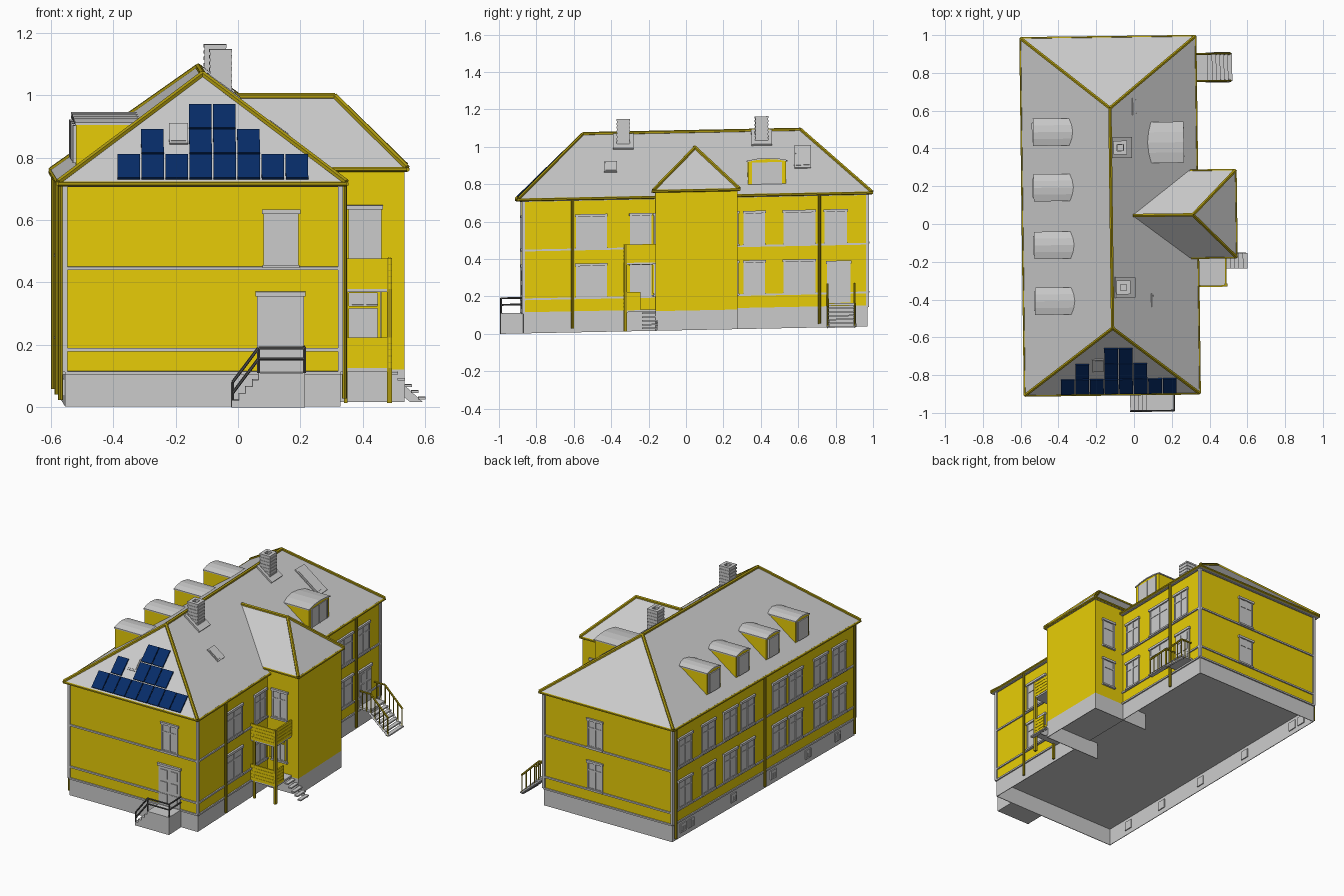
import bpy, bmesh, math
from mathutils import Matrix, Vector

if "Cube" in bpy.data.objects:
    bpy.data.objects.remove(bpy.data.objects["Cube"])

U0, U1, V0, V1 = -0.565, 0.318, -0.873, 0.967      # main wall footprint
TU, TV0, TV1 = 0.531, -0.17, 0.268                 # side wing footprint
EU0, EU1, EV0, EV1, EW = -0.588, 0.336, -0.9, 0.99, 0.72   # eaves
RU, RV0, RV1, RW = -0.12, -0.55, 0.615, 1.06       # ridge


def material(name, rgb):
    m = bpy.data.materials.new(name)
    m.diffuse_color = (*rgb, 1)
    m.use_nodes = True
    m.node_tree.nodes["Principled BSDF"].inputs["Base Color"].default_value = m.diffuse_color
    return m


YELLOW = material("yellow", (0.8, 0.61, 0.002))
TRIM = material("trim", (0.42, 0.32, 0.005))
BLUE = material("panel_blue", (0.002, 0.025, 0.14))
DARK = material("dark_metal", (0.08, 0.08, 0.08))
parts = {}


def part(name, mat=None):
    if name not in parts:
        parts[name] = (bmesh.new(), mat)
    return parts[name][0]


def box(bm, lo, hi, m=Matrix()):
    c = [(a + b) / 2 for a, b in zip(lo, hi)]
    s = [abs(b - a) for a, b in zip(lo, hi)]
    bmesh.ops.create_cube(bm, size=1, matrix=m @ Matrix.Translation(c) @ Matrix.Diagonal((*s, 1)))


def beam(bm, p, q, r, n=6):
    p, q = Vector(p), Vector(q)
    d = q - p
    m = Matrix.Translation((p + q) / 2) @ d.to_track_quat('Z', 'Y').to_matrix().to_4x4()
    bmesh.ops.create_cone(bm, cap_ends=True, segments=n, radius1=r, radius2=r, depth=d.length, matrix=m)


def prism(bm, profile, offset):
    """Extrude a closed profile of points by an offset vector."""
    f = bm.faces.new([bm.verts.new(p) for p in profile])
    new = bmesh.ops.extrude_face_region(bm, geom=[f], use_keep_orig=True)['geom']
    bmesh.ops.translate(bm, vec=offset, verts=[v for v in new if isinstance(v, bmesh.types.BMVert)])


def on(bm, face, a0, a1, d0, d1, w0, w1):
    """Box on a wall: a runs along the wall, d outward, w up."""
    axis, base, sign = {'F': (1, V0, -1), 'B': (1, V1, 1), 'L': (0, U0, -1), 'R': (0, U1, 1),
                        'TF': (1, TV0, -1), 'TB': (1, TV1, 1)}[face]
    e0, e1 = sorted((base + sign * d0, base + sign * d1))
    if axis:
        box(bm, (a0, e0, w0), (a1, e1, w1))
    else:
        box(bm, (e0, a0, w0), (e1, a1, w1))


# walls, floors, hollow foundation open at the bottom
box(part("walls", YELLOW), (U0, V0, 0.11), (U1, V1, 0.715))
box(part("wing_walls", YELLOW), (0.2, TV0, 0.105), (TU, TV1, 0.75))
base, t = part("foundation"), 0.004
for f, a, b in (('F', U0, U1), ('B', U0, U1), ('L', V0, V1), ('R', V0, TV0), ('R', TV1, V1)):
    on(base, f, a, b, -t, 0, 0, 0.11)
for v in (TV0, TV1 - t):
    box(base, (0.14, v, 0), (TU, v + t, 0.105))
box(base, (TU - t, TV0, 0), (TU, TV1, 0.105))
box(part("floor"), (U0, V0, 0.106), (U1, V1, 0.109))
box(part("floor"), (0.2, TV0, 0.101), (TU, TV1, 0.104))

# string courses and corner strips
bands = part("string_courses")
for w in (0.108, 0.182, 0.443, 0.708):
    for f, a, b in (('F', U0, U1), ('B', U0, U1), ('L', V0, V1), ('R', V0, TV0), ('R', TV1, V1)):
        on(bands, f, a, b, 0, 0.008, w - 0.005, w + 0.005)
for u in (U0, U1):
    for v in (V0, V1):
        box(bands, (u - 0.008, v - 0.008, 0.11), (u + 0.008, v + 0.008, 0.715))


# hipped roofs
def hip(name, u0, u1, v0, v1, w, a, b, rw, t):
    bm = part(name)
    c = [(u0, v0), (u1, v0), (u1, v1), (u0, v1)]
    lo = [bm.verts.new((*p, w - t)) for p in c]
    hi = [bm.verts.new((*p, w)) for p in c]
    A, B = bm.verts.new((*a, rw)), bm.verts.new((*b, rw))
    bm.faces.new(lo)
    for i in range(4):
        bm.faces.new((lo[i], lo[(i + 1) % 4], hi[(i + 1) % 4], hi[i]))
    if a[0] == b[0]:     # ridge along v
        fs = ((0, 1, A), (1, 2, B, A), (2, 3, B), (3, 0, A, B))
    else:                # ridge along u
        fs = ((0, 1, B, A), (1, 2, B), (2, 3, A, B), (3, 0, A))
    for f in fs:
        bm.faces.new([hi[k] if isinstance(k, int) else k for k in f])


hip("main_roof", EU0, EU1, EV0, EV1, EW, (RU, RV0), (RU, RV1), RW, 0.014)
hip("wing_roof", -0.01, 0.54, -0.182, 0.278, 0.752, (-0.01, 0.045), (0.312, 0.045), 0.976, 0.012)

# ridge, hip and eave trims
trim = part("roof_trim", TRIM)
E = [(EU0, EV0, EW), (EU1, EV0, EW), (EU1, EV1, EW), (EU0, EV1, EW)]
R0, R1 = (RU, RV0, RW), (RU, RV1, RW)
wf, wb, W0, W1 = (0.54, -0.182, 0.752), (0.54, 0.278, 0.752), (-0.005, 0.045, 0.976), (0.312, 0.045, 0.976)
for p, q in ((E[0], R0), (E[1], R0), (E[2], R1), (E[3], R1), (R0, R1), (W0, W1), (W1, wf), (W1, wb)):
    beam(trim, p, q, 0.01)
for p, q in ((E[0], E[1]), (E[2], E[3]), (E[3], E[0]), (E[1], (EU1, TV0, EW)), ((EU1, TV1, EW), E[2]),
             (wf, wb), (wf, (0.3, -0.182, 0.752)), (wb, (0.3, 0.278, 0.752))):
    beam(trim, [*p[:2], p[2] - 0.006], [*q[:2], q[2] - 0.006], 0.008)


# windows and doors
def window(face, c, width, w0, w1, leaves=2, cap=True):
    bm, h = part("windows"), width / 2
    on(bm, face, c - h, c + h, -0.01, 0.003, w0, w1)
    step = (width - 0.01) / leaves
    for i in range(leaves + 1):
        x = c - h + i * step
        on(bm, face, x, x + 0.01, 0, 0.007, w0, w1)
    for z in (w0, w0 + 0.66 * (w1 - w0), w1 - 0.01):
        on(bm, face, c - h, c + h, 0, 0.006, z, z + 0.009)
    if cap:
        on(bm, face, c - h - 0.005, c + h + 0.005, 0, 0.012, w1 - 0.01, w1 + 0.004)
        on(bm, face, c - h - 0.003, c + h + 0.003, 0, 0.013, w0 - 0.006, w0 + 0.004)


def door(face, c, width, w0, w1):
    bm, h = part("doors"), width / 2
    on(bm, face, c - h, c + h, -0.01, 0.006, w0, w1)
    on(bm, face, c - h - 0.005, c + h + 0.005, 0, 0.013, w1 - 0.01, w1 + 0.005)
    for i in range(3):
        for s in (-1, 1):
            z = w0 + (w1 - w0) * (0.07 + 0.3 * i)
            on(bm, face, c + s * h * 0.45 - h * 0.3, c + s * h * 0.45 + h * 0.3, 0, 0.01, z, z + (w1 - w0) * 0.22)


LOW, UP = (0.187, 0.363), (0.45, 0.627)
for span in (LOW, UP):
    for v in (0.84, 0.605, 0.385, 0.21, -0.11, -0.275, -0.525, -0.715):
        window('L', v, 0.135, *span)
    for v, wd in ((-0.51, 0.165), (-0.245, 0.115), (0.362, 0.115), (0.602, 0.17)):
        window('R', v, wd, *span)
    window('B', -0.035, 0.105, *span)
    window('TF', 0.405, 0.105, *span)
    window('TB', 0.43, 0.09, *span, leaves=1)
window('R', 0.797, 0.12, *UP)
window('F', 0.127, 0.113, 0.45, 0.627)
door('F', 0.125, 0.15, 0.112, 0.363)
door('R', 0.812, 0.125, 0.13, 0.35)
for v in (0.86, 0.78, 0.35, -0.05, -0.4, -0.7):
    window('L', v, 0.055, 0.03, 0.085, cap=False)
# yellow frame around the lower porch window
for a0, a1, w0, w1 in ((0.343, 0.353, 0.2, 0.36), (0.445, 0.455, 0.2, 0.36), (0.343, 0.455, 0.35, 0.36), (0.343, 0.455, 0.3, 0.308)):
    on(part("porch_window_frame", YELLOW), 'TF', a0, a1, 0.004, 0.014, w0, w1)

# drain pipes
pipes = part("drain_pipes", TRIM)
for u, v in ((0.333, -0.61), (0.332, 0.71), (-0.579, 0.95), (-0.579, 0.05), (-0.579, -0.855)):
    beam(pipes, (u, v, 0.02), (u, v, 0.71), 0.008, 8)

# chimneys: brick courses around an open flue
for i, (u, v) in enumerate(((-0.068, 0.405), (-0.06, -0.335))):
    bm = part(f"chimney_{i + 1}")
    for k in range(16):
        h = 0.0365 if k % 2 else 0.034
        z = 0.975 + k * 0.01
        if k < 14:
            box(bm, (u - h, v - h, z), (u + h, v + h, z + 0.01))
        else:
            for s in (-1, 1):
                box(bm, (u + s * h, v - h, z), (u + s * h * 0.45, v + h, z + 0.01))
                box(bm, (u - h, v + s * h, z), (u + h, v + s * h * 0.45, z + 0.01))

# roof slope frames: local x, y in the slope plane, z outward
RS = (RW - EW) / (EU1 - RU)
FS = (RW - EW) / (RV0 - EV0)
right = lambda u, v: Matrix.Translation((u, v, EW + (EU1 - u) * RS)) @ Matrix.Rotation(math.atan(RS), 4, 'Y')
front = lambda u, w: Matrix.Translation((u, EV0 + (w - EW) / FS, w)) @ Matrix.Rotation(math.atan(FS), 4, 'X')
lights = part("skylights")
for m, a, b in ((right(0.078, 0.622), 0.1, 0.045), (right(0.123, -0.405), 0.046, 0.035), (front(-0.2, 0.87), 0.03, 0.045)):
    box(lights, (-a, -b, -0.01), (a, b, 0.006), m)
    box(lights, (-a * 0.8, -b * 0.8, 0), (a * 0.8, b * 0.8, 0.009), m)
for u, v in ((-0.063, 0.405), (-0.055, -0.335)):
    box(part("chimney_flashing"), (-0.065, -0.055, -0.02), (0.065, 0.055, 0.01), right(u, v))

# solar panels
for row, cols in enumerate((range(8), (1, 3, 4, 5), (3, 4))):
    for c in cols:
        box(part("solar_panels", BLUE), (-0.036, -0.053, 0.002), (0.036, 0.053, 0.01), front(-0.361 + 0.077 * c, 0.764 + 0.079 * row))


# dormers with shallow arched roofs
def dormer(name, s, uf, ub, v, wd, wb, wt, rise):
    h = wd / 2
    arc = [(-h + wd * i / 4, wt + rise * math.sin(math.pi * i / 4)) for i in range(5)]
    bm = part(name, YELLOW)
    prism(bm, [(uf, v - h, wb), (uf, v + h, wb)] + [(uf, v + a, w) for a, w in reversed(arc)], (ub - uf, 0, 0))
    top = [(uf + s * 0.004, v + a * 1.06, w + 0.006) for a, w in arc]
    low = [(uf + s * 0.004, v + a * 1.06, w - 0.001) for a, w in reversed(arc)]
    prism(part(name + "_roof"), top + low, (ub - uf - s * 0.03, 0, 0))
    g = part(name + "_window")
    k = h * 0.74
    box(g, (uf - 0.01, v - k, wb + 0.015), (uf + s * 0.003, v + k, wt - 0.004))
    for a in (-k, 0, k):
        box(g, (uf, v + a - 0.004, wb + 0.015), (uf + s * 0.006, v + a + 0.004, wt - 0.004))


for i, v in enumerate((0.492, 0.198, -0.107, -0.403)):
    dormer(f"left_dormer_{i + 1}", -1, -0.525, -0.29, v, 0.136, 0.757, 0.896, 0.014)
dormer("right_dormer", 1, 0.265, 0.04, 0.43, 0.205, 0.757, 0.893, 0.014)

# front porch: landing, steps down to the left, railing
porch = part("front_porch")
box(porch, (0.053, -0.995, 0), (0.203, V0, 0.11))
for i in range(4):
    box(porch, (-0.032 + 0.022 * i, -0.995, 0), (0.053, V0, 0.022 * (i + 1)))
rail = part("front_railing", DARK)
pts = [(-0.03, 0.0), (0.053, 0.11), (0.201, 0.11)]
for h in (0.045, 0.08):
    for (a, z), (b, y) in zip(pts, pts[1:]):
        beam(rail, (a, -0.99, z + h), (b, -0.99, y + h), 0.005)
    beam(rail, (0.201, -0.99, 0.11 + h), (0.201, V0, 0.11 + h), 0.005)
for a, z in pts:
    beam(rail, (a, -0.99, z), (a, -0.99, z + 0.08), 0.005)

# rear door stairs, descending outward on the right side
stairs, srail = part("rear_stairs"), part("rear_stair_railing", TRIM)
box(stairs, (U1, 0.75, 0.115), (0.4, 0.898, 0.128))
for i in range(6):
    u, w = 0.4 + 0.021 * i, 0.105 - 0.02 * i
    box(stairs, (u, 0.75, w - 0.008), (u + 0.025, 0.898, w))
for v in (0.752, 0.896):
    beam(stairs, (0.39, v, 0.11), (0.52, v, 0), 0.008, 4)
    beam(srail, (0.33, v, 0.23), (0.4, v, 0.23), 0.006)
    beam(srail, (0.4, v, 0.23), (0.522, v, 0.11), 0.006)
    for i in range(7):
        u = 0.345 + 0.029 * i
        drop = max(0, u - 0.4)
        beam(srail, (u, v, 0.115 - drop), (u, v, 0.23 - drop), 0.004, 4)

# two-storey boarded balcony with steps
bal = part("balcony", YELLOW)
for w, vend in ((0.112, -0.25), (0.366, TV0)):
    box(part("balcony_floors"), (U1, -0.335, w - 0.01), (0.485, TV0, w + 0.003))
    for i in range(5):
        z = w + 0.02 * i
        box(bal, (U1, -0.338, z), (0.487, -0.33, z + 0.018))
        box(bal, (0.479, -0.338, z), (0.487, vend, z + 0.018))
    box(bal, (U1, -0.336, w), (0.485, -0.332, w + 0.095))
    box(bal, (0.481, -0.336, w), (0.485, vend, w + 0.095))
posts = part("balcony_posts", TRIM)
box(posts, (0.474, -0.338, 0), (0.49, -0.322, 0.465))
box(posts, (0.335, -0.338, 0), (0.347, -0.326, 0.465))
for i in range(5):
    box(part("balcony_steps"), (0.487 + 0.022 * i, -0.242, 0.09 - 0.02 * i), (0.51 + 0.022 * i, -0.16, 0.098 - 0.02 * i))
prism(part("balcony_steps"), [(0.487, -0.165, 0.095), (0.59, -0.165, 0.0), (0.55, -0.165, 0.0), (0.487, -0.165, 0.05)], (0, 0.006, 0))

# write objects, with the model's slight turn and ground slope
SKEW = Matrix(((1, -0.0125, 0, 0), (0.0125, 1, 0, 0), (0, 0.02, 1, 0.02), (0, 0, 0, 1)))
for name, (bm, mat) in parts.items():
    bmesh.ops.transform(bm, matrix=SKEW, verts=bm.verts)
    bmesh.ops.recalc_face_normals(bm, faces=bm.faces)
    me = bpy.data.meshes.new(name)
    bm.to_mesh(me)
    bm.free()
    if mat:
        me.materials.append(mat)
    bpy.context.collection.objects.link(bpy.data.objects.new(name, me))
